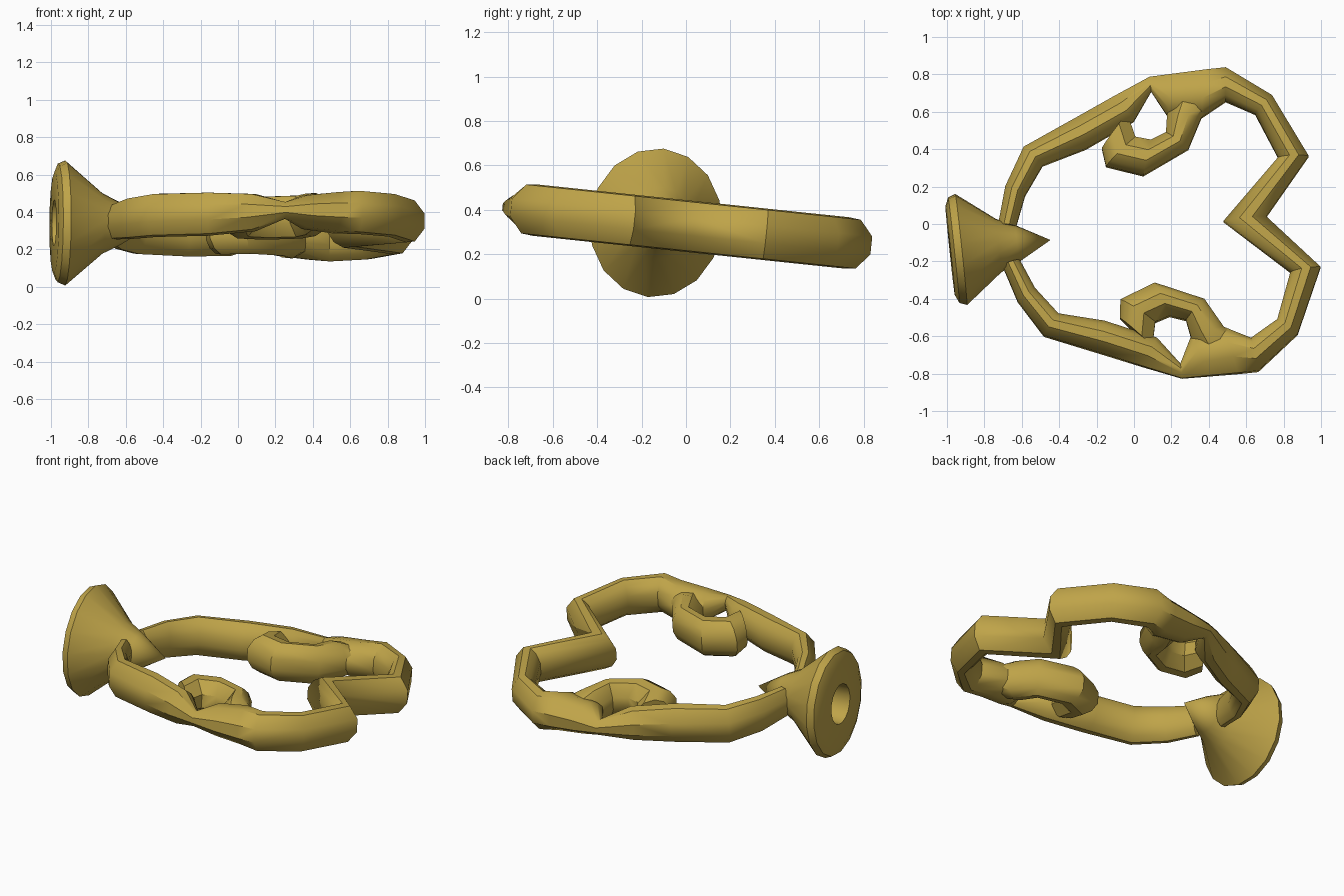
import bpy, bmesh, math
from mathutils import Matrix, Vector

cube = bpy.data.objects.get("Cube")
if cube:
    bpy.data.objects.remove(cube)

gold = bpy.data.materials.new("old_gold")
gold.use_nodes = True
colour = (0.52, 0.37, 0.066, 1)
gold.diffuse_color = colour
gold.node_tree.nodes["Principled BSDF"].inputs["Base Color"].default_value = colour

# The whole piece is symmetric in its own frame, then turned and tilted slightly
PLACE = (Matrix.Translation((0.17, -0.02, 0.329))
         @ Matrix.Rotation(math.radians(-6), 4, 'X')
         @ Matrix.Rotation(math.radians(6.1), 4, 'Z'))


def finish(name, bm, mirror):
    bmesh.ops.recalc_face_normals(bm, faces=bm.faces)
    mesh = bpy.data.meshes.new(name)
    bm.to_mesh(mesh)
    bm.free()
    mesh.materials.append(gold)
    obj = bpy.data.objects.new(name, mesh)
    bpy.context.collection.objects.link(obj)
    obj.matrix_world = PLACE
    if mirror:
        mod = obj.modifiers.new("Mirror", 'MIRROR')
        mod.use_axis = (False, True, False)
        mod.merge_threshold = 0.002
    bpy.ops.object.select_all(action='DESELECT')
    obj.select_set(True)
    bpy.context.view_layer.objects.active = obj
    bpy.ops.object.shade_smooth_by_angle(angle=math.radians(38))
    return obj


# Tube cross-section: fraction across (outer to inner) and fraction of height
HALF = [(1, 0.35), (0.35, 0.95), (-0.25, 1), (-0.7, 0.75), (-1, 0.3)]
SECTION = HALF + [(a, -b) for a, b in reversed(HALF)]


def tube(name, stations, cap_end):
    """Skin a tube through stations of outer point, inner point, half height."""
    bm = bmesh.new()
    rings = []
    for outer, inner, height in stations:
        o, i = Vector(outer), Vector(inner)
        mid, half = (o + i) / 2, (o - i) / 2
        rings.append([bm.verts.new((*(mid + half * a), height * b)) for a, b in SECTION])
    n = len(SECTION)
    for r, s in zip(rings, rings[1:]):
        for k in range(n):
            bm.faces.new((r[k], r[(k + 1) % n], s[(k + 1) % n], s[k]))
    bm.faces.new(rings[0])
    if cap_end:
        bm.faces.new(rings[-1])
    return finish(name, bm, True)


# Outer frame: from the cone, round past the pinched eye, to the notch
FULL = 0.116
tube("frame_rail", [
    ((-0.89, 0.11), (-0.795, 0.09), 0.095),
    ((-0.83, 0.31), (-0.73, 0.25), 0.11),
    ((-0.71, 0.51), (-0.62, 0.40), FULL),
    ((-0.40, 0.643), (-0.38, 0.465), FULL),
    ((-0.20, 0.73), (-0.11, 0.585), 0.1),
    ((0, 0.815), (0, 0.735), 0.045),
    ((0.15, 0.817), (0.07, 0.6), 0.09),
    ((0.30, 0.82), (0.252, 0.566), 0.11),
    ((0.41, 0.82), (0.39, 0.64), FULL),
    ((0.64, 0.645), (0.54, 0.555), FULL),
    ((0.80, 0.30), (0.637, 0.31), FULL),
    ((0.54, 0), (0.31, 0), FULL),
], False)

# Inner loop that closes the eye-shaped opening on each side
tube("eye_loop", [
    ((-0.14, 0.63), (-0.295, 0.46), 0.1),
    ((-0.11, 0.50), (-0.283, 0.36), FULL),
    ((-0.03, 0.476), (-0.09, 0.29), FULL),
    ((0.055, 0.507), (0.164, 0.405), FULL),
    ((0.07, 0.595), (0.252, 0.566), FULL),
    ((0.10, 0.70), (0.30, 0.60), 0.09),
], True)

# Flared cone with a bored back, turned from one profile (position, radius)
PROFILE = [(-0.62, 0), (-0.8, 0.1), (-0.9, 0.145), (-1.1, 0.3), (-1.14, 0.285),
           (-1.16, 0.24), (-1.16, 0.11), (-0.92, 0.1), (-0.92, 0)]
bm = bmesh.new()
verts = [bm.verts.new((u, 0, r)) for u, r in PROFILE]
edges = [bm.edges.new(pair) for pair in zip(verts, verts[1:])]
bmesh.ops.spin(bm, geom=verts + edges, cent=(0, 0, 0), axis=(1, 0, 0),
               angle=math.tau, steps=16, use_merge=True)
bmesh.ops.remove_doubles(bm, verts=bm.verts, dist=0.0005)
bmesh.ops.scale(bm, vec=(1, 1, 1.12), verts=bm.verts)
finish("flared_cone", bm, False)
